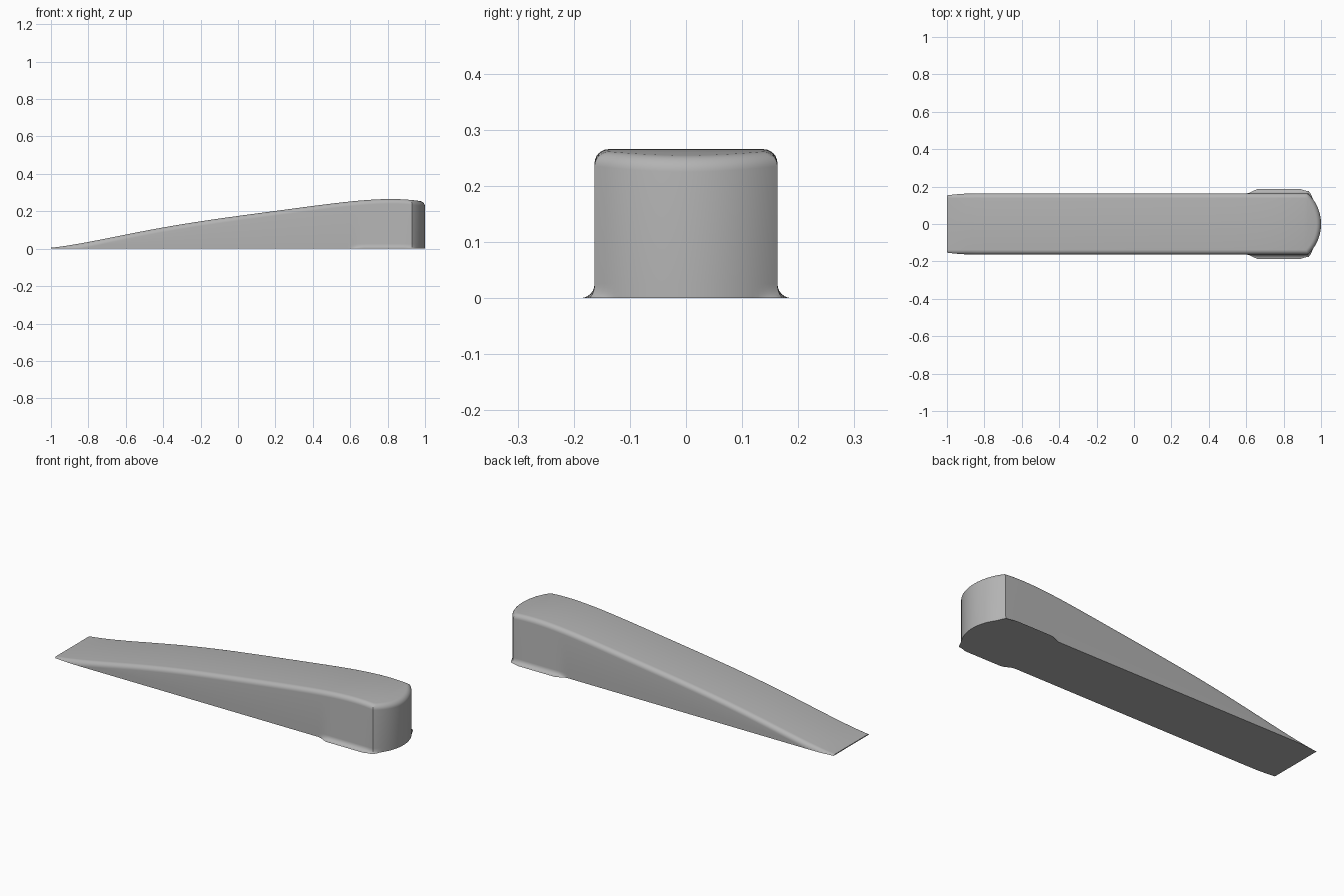
import bpy, bmesh
from math import sin, cos, asin, sqrt, pi, radians

cube = bpy.data.objects.get("Cube")
if cube:
    bpy.data.objects.remove(cube)

HALF = 0.163                    # half width of the body
NOSE_R = 0.225                  # plan radius of the blunt end
NOSE_X = 1 - NOSE_R             # centre of that arc
FILLET = 0.025                  # rounding of the top edge and of the foot
STEPS = 6
NOSE_STEPS = 16
RISE = [(-1, .005), (-.5, .095), (0, .175), (.5, .241), (.85, .265), (1, .25)]


def height(x):
    """Smooth curve through the rise points."""
    total = 0
    for i, (xi, zi) in enumerate(RISE):
        for j, (xj, _) in enumerate(RISE):
            if i != j:
                zi *= (x - xj) / (xi - xj)
        total += zi
    return total


def ease(a, b, x):
    t = min(1, max(0, (x - a) / (b - a)))
    return t * t * (3 - 2 * t)


# Stations along one side, then around half of the nose
sides = [-1 + 0.01 * i for i in range(11)]
sides += [-0.9 + 0.06 * i for i in range(1, 25)]
sides += [0.56 + 0.014 * i for i in range(26)]
stations = [("side", x) for x in sides]
stations += [("nose", 1 - i / NOSE_STEPS) for i in range(NOSE_STEPS + 1)]


def plan(kind, t, inset):
    """Plan position of a station after moving the outline inward."""
    if kind == "side":
        return t, HALF - inset
    r = NOSE_R - inset
    a = t * asin((HALF - inset) / r)
    return NOSE_X + r * cos(a), r * sin(a)


def section(kind, t):
    """Points from the foot up to the top edge at one station."""
    h = height(plan(kind, t, 0)[0])
    start = asin(max(0, (FILLET - h) / FILLET))
    cut = FILLET * (1 - cos(start))
    if kind == "side":
        flare = 0.025 * ease(0.6, 0.67, t) * (1 - 0.5 * ease(0.88, 0.93, t))
    else:
        flare = 0.012 * ease(0.75, 1, t)
    foot = min(FILLET, max(0, h - FILLET))
    points = []
    for k in range(STEPS + 1):
        a = pi / 2 * (1 - k / STEPS)
        x, y = plan(kind, t, cut - flare * (1 - cos(a)))
        points.append((x, y, foot * (1 - sin(a))))
    for k in range(STEPS + 1):
        a = start + (pi / 2 - start) * k / STEPS
        x, y = plan(kind, t, FILLET * (1 - cos(a)))
        points.append((x, y, max(0, height(x) - FILLET + FILLET * sin(a))))
    return points


bm = bmesh.new()
left = [[bm.verts.new(p) for p in section(*s)] for s in stations]
right = [[bm.verts.new((v.co.x, -v.co.y, v.co.z)) for v in col] for col in left]

for i in range(len(stations) - 1):
    # Side walls, foot and top rounding
    for cols in (left, right):
        a, b = cols[i], cols[i + 1]
        for k in range(len(a) - 1):
            bm.faces.new((a[k], b[k], b[k + 1], a[k + 1]))
    # Flat underside and sloping top
    for k in (0, -1):
        bm.faces.new((left[i][k], left[i + 1][k], right[i + 1][k], right[i][k]))
# Thin end
bm.faces.new(left[0] + right[0][::-1])

bmesh.ops.remove_doubles(bm, verts=bm.verts, dist=0.00005)
bmesh.ops.dissolve_degenerate(bm, edges=bm.edges, dist=0.00005)
bmesh.ops.recalc_face_normals(bm, faces=bm.faces)

mesh = bpy.data.meshes.new("wedge_body")
bm.to_mesh(mesh)
bm.free()
wedge = bpy.data.objects.new("wedge_body", mesh)
bpy.context.collection.objects.link(wedge)

# Plain grey material
grey = bpy.data.materials.new("plain grey")
grey.use_nodes = True
colour = (0.45, 0.45, 0.45, 1)
grey.diffuse_color = colour
grey.node_tree.nodes["Principled BSDF"].inputs["Base Color"].default_value = colour
mesh.materials.append(grey)

bpy.ops.object.select_all(action="DESELECT")
wedge.select_set(True)
bpy.context.view_layer.objects.active = wedge
bpy.ops.object.shade_smooth_by_angle(angle=radians(30))
